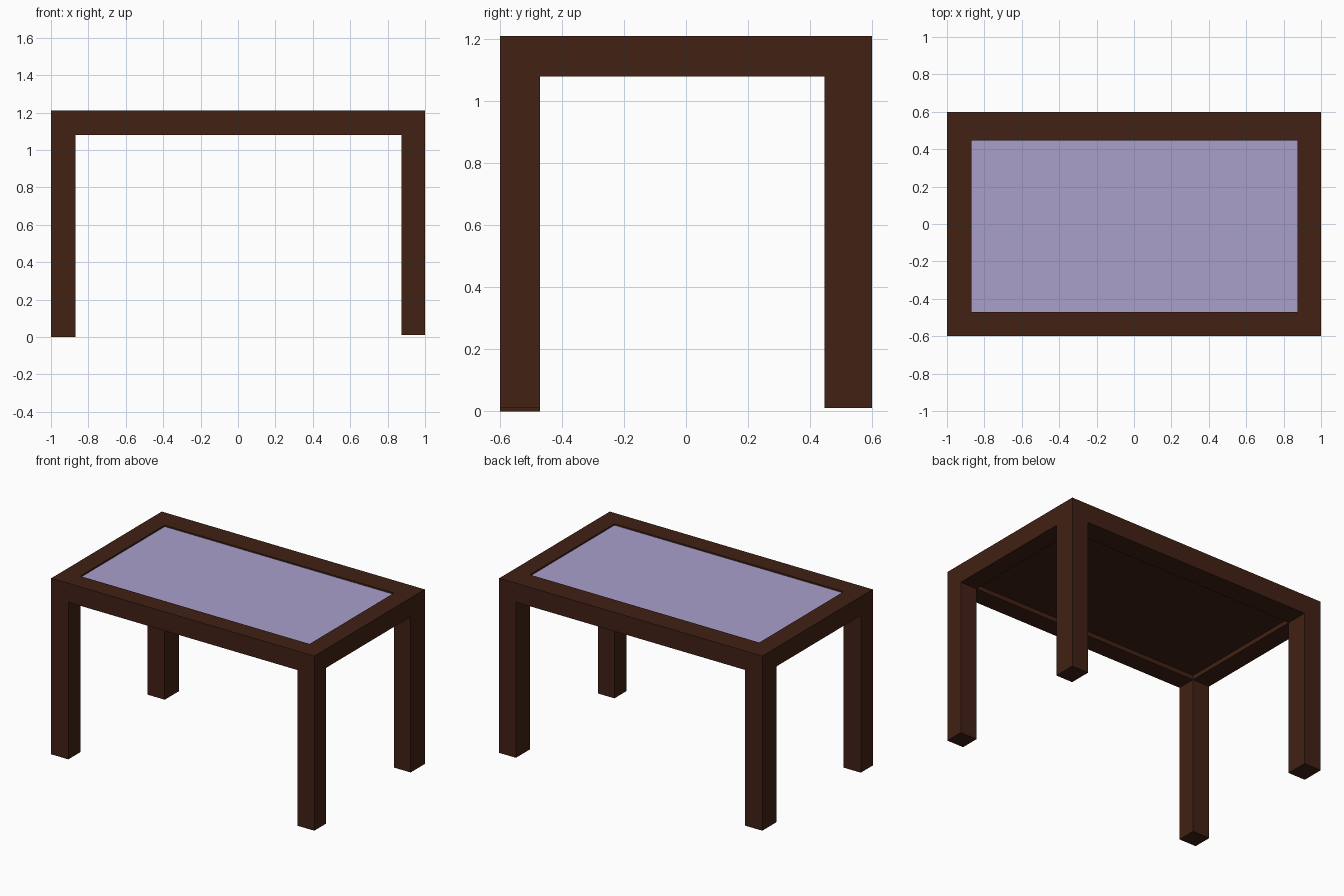
import bpy, bmesh

if "Cube" in bpy.data.objects:
    bpy.data.objects.remove(bpy.data.objects["Cube"])

XS = [-1.0, -0.87, 0.873, 1.0]    # outer and inner frame lines
YS = [-0.6, -0.47, 0.447, 0.6]
TOP, APRON = 1.21, 1.08
FEET = {(0, 0): 0.0, (2, 0): 0.01, (0, 2): 0.01, (2, 2): 0.01}


def material(name, color):
    m = bpy.data.materials.new(name)
    m.diffuse_color = (*color, 1)
    m.use_nodes = True
    m.node_tree.nodes["Principled BSDF"].inputs["Base Color"].default_value = m.diffuse_color
    return m


def finish(name, bm, mat):
    bmesh.ops.recalc_face_normals(bm, faces=bm.faces)
    mesh = bpy.data.meshes.new(name)
    bm.to_mesh(mesh)
    bm.free()
    mesh.materials.append(mat)
    bpy.context.collection.objects.link(bpy.data.objects.new(name, mesh))


def slab(name, z0, z1, mat):
    # fills the frame opening between two heights
    bm = bmesh.new()
    bmesh.ops.create_cube(bm, size=1)
    for v in bm.verts:
        v.co.x = XS[2] if v.co.x > 0 else XS[1]
        v.co.y = YS[2] if v.co.y > 0 else YS[1]
        v.co.z = z1 if v.co.z > 0 else z0
    finish(name, bm, mat)


wood = material("dark_wood", (0.053, 0.015, 0.007))
glass = material("lavender_glass", (0.40, 0.35, 0.60))

# frame: a ring of eight cells with the four corner cells extruded into legs
bm = bmesh.new()
low = [[bm.verts.new((x, y, APRON)) for y in YS] for x in XS]
cells = {}
for i in range(3):
    for j in range(3):
        if (i, j) != (1, 1):
            cells[i, j] = bm.faces.new((low[i][j], low[i][j + 1],
                                        low[i + 1][j + 1], low[i + 1][j]))
ring = bmesh.ops.extrude_face_region(bm, geom=list(cells.values()),
                                     use_keep_orig=True)
for v in ring["geom"]:
    if isinstance(v, bmesh.types.BMVert):
        v.co.z = TOP
for key, foot_z in FEET.items():
    leg = bmesh.ops.extrude_discrete_faces(bm, faces=[cells[key]])["faces"][0]
    for v in leg.verts:
        v.co.z = foot_z
finish("table_frame_with_legs", bm, wood)

# wooden support board and the slightly sunken glass on it
slab("support_board", 1.11, 1.19, wood)
slab("glass_top", 1.19, 1.20, glass)
